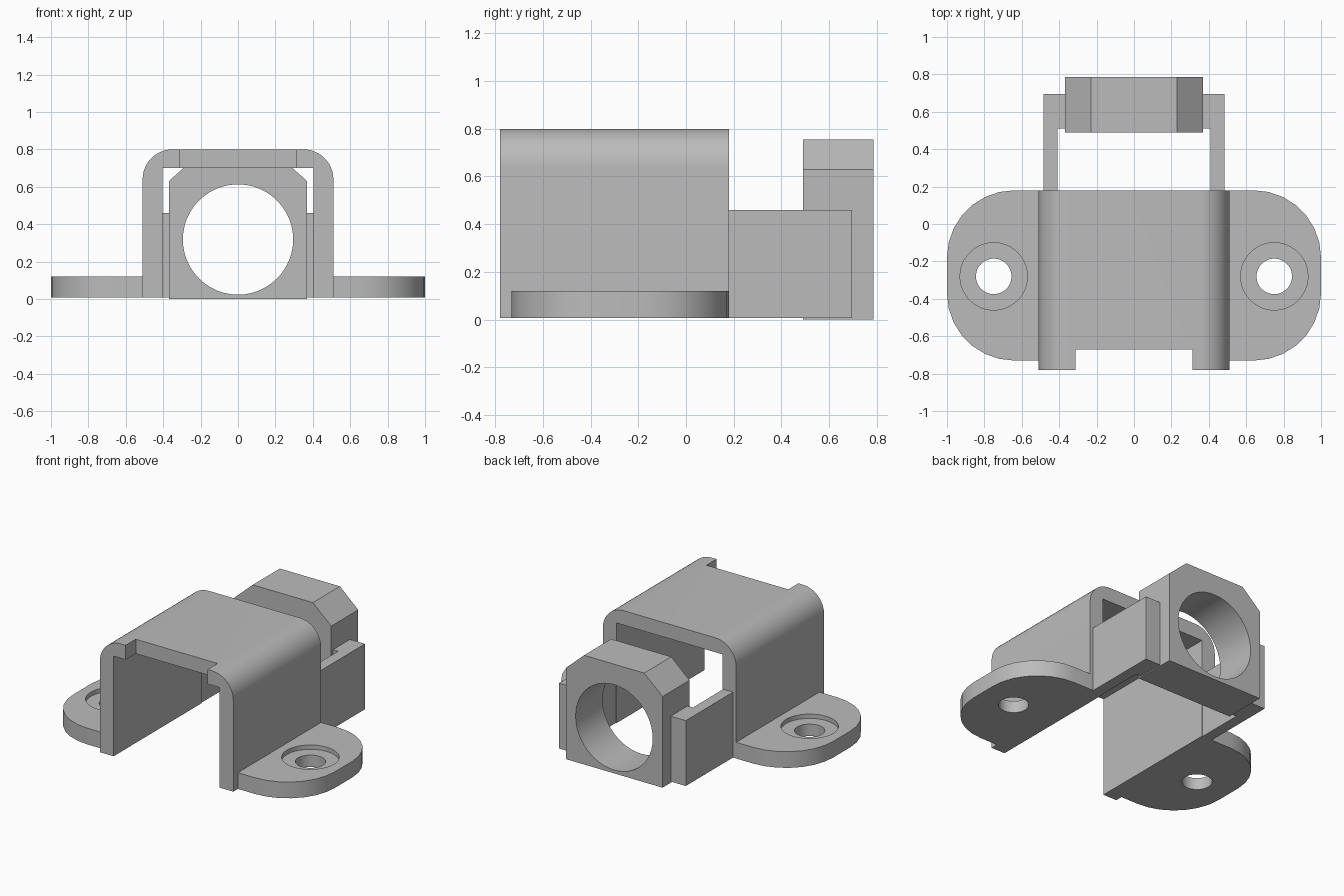
import bpy, bmesh, math
from mathutils import Vector

cube = bpy.data.objects.get("Cube")
if cube:
    bpy.data.objects.remove(cube, do_unlink=True)

grey = bpy.data.materials.new("plain_grey")
grey.use_nodes = True
grey.diffuse_color = (0.5, 0.5, 0.5, 1)
grey.node_tree.nodes["Principled BSDF"].inputs["Base Color"].default_value = (0.5, 0.5, 0.5, 1)


def prism(name, outline, axis, start, end):
    """Extrude a 2D outline along y (outline is x, z) or z (outline is x, y)."""
    def place(a, b, t):
        return Vector((a, t, b)) if axis == "y" else Vector((a, b, t))
    bm = bmesh.new()
    face = bm.faces.new([bm.verts.new(place(a, b, start)) for a, b in outline])
    result = bmesh.ops.extrude_face_region(bm, geom=[face])
    verts = [v for v in result["geom"] if isinstance(v, bmesh.types.BMVert)]
    bmesh.ops.translate(bm, verts=verts, vec=place(0, 0, end - start))
    bmesh.ops.recalc_face_normals(bm, faces=bm.faces)
    mesh = bpy.data.meshes.new(name)
    bm.to_mesh(mesh)
    bm.free()
    mesh.materials.append(grey)
    obj = bpy.data.objects.new(name, mesh)
    bpy.context.collection.objects.link(obj)
    return obj


def arc(cx, cy, r, first, last, steps):
    angles = [math.radians(first + (last - first) * i / steps) for i in range(steps + 1)]
    return [(cx + r * math.cos(a), cy + r * math.sin(a)) for a in angles]


def circle(cx, cy, r):
    return arc(cx, cy, r, 0, 360, 48)[:-1]


def rect(x0, x1, y0, y1):
    return [(x0, y0), (x1, y0), (x1, y1), (x0, y1)]


def select_only(obj):
    bpy.ops.object.select_all(action="DESELECT")
    obj.select_set(True)
    bpy.context.view_layer.objects.active = obj


def cut(obj, cutter):
    cutter.hide_render = True
    mod = obj.modifiers.new("cut", "BOOLEAN")
    mod.operation, mod.solver, mod.object = "DIFFERENCE", "EXACT", cutter
    select_only(obj)
    bpy.ops.object.modifier_apply(modifier=mod.name)
    bpy.data.objects.remove(cutter, do_unlink=True)


def smooth(obj):
    select_only(obj)
    bpy.ops.object.shade_smooth_by_angle(angle=math.radians(30))


BASE, FRONT, BACK = 0.008, -0.78, 0.18

# Arched cover with a notch in the front of its roof
profile = [(0.51, BASE)] + arc(0.35, 0.64, 0.16, 0, 90, 12)
profile += arc(-0.35, 0.64, 0.16, 90, 180, 12) + [(-0.51, BASE)]
profile += [(-0.405, BASE), (-0.405, 0.70), (0.405, 0.70), (0.405, BASE)]
cover = prism("arched_cover", profile, "y", FRONT, BACK)
cut(cover, prism("notch_cutter", rect(-0.313, 0.313, 0.6, 0.9), "y", FRONT - 0.1, -0.67))
smooth(cover)

for side, s in (("left", 1), ("right", -1)):
    # Rounded mounting flange with a counterbored screw hole
    outline = [(0.48, -0.73)] + arc(0.64, -0.37, 0.36, -90, 0, 7)
    outline += arc(0.64, -0.18, 0.36, 0, 90, 7) + [(0.48, BACK)]
    flange = prism(side + "_flange", [(s * x, y) for x, y in outline], "z", BASE, 0.12)
    cut(flange, prism("hole_cutter", circle(s * 0.75, -0.28, 0.095), "z", -0.1, 0.3))
    cut(flange, prism("counterbore_cutter", circle(s * 0.75, -0.28, 0.18), "z", 0.09, 0.3))
    smooth(flange)

    # Side arm, thickened where it grips the ring block
    arm = [(0.41, BACK - 0.01), (0.485, BACK - 0.01), (0.485, 0.695),
           (0.37, 0.695), (0.37, 0.51), (0.41, 0.51)]
    prism(side + "_arm", [(s * x, y) for x, y in arm], "z", BASE, 0.46)

# Chamfered block with a round bore
block = prism("ring_block", [(-0.37, 0), (0.37, 0), (0.37, 0.63), (0.23, 0.755),
                             (-0.23, 0.755), (-0.37, 0.63)], "y", 0.49, 0.785)
cut(block, prism("bore_cutter", circle(0, 0.318, 0.295), "y", 0.3, 1))
smooth(block)
